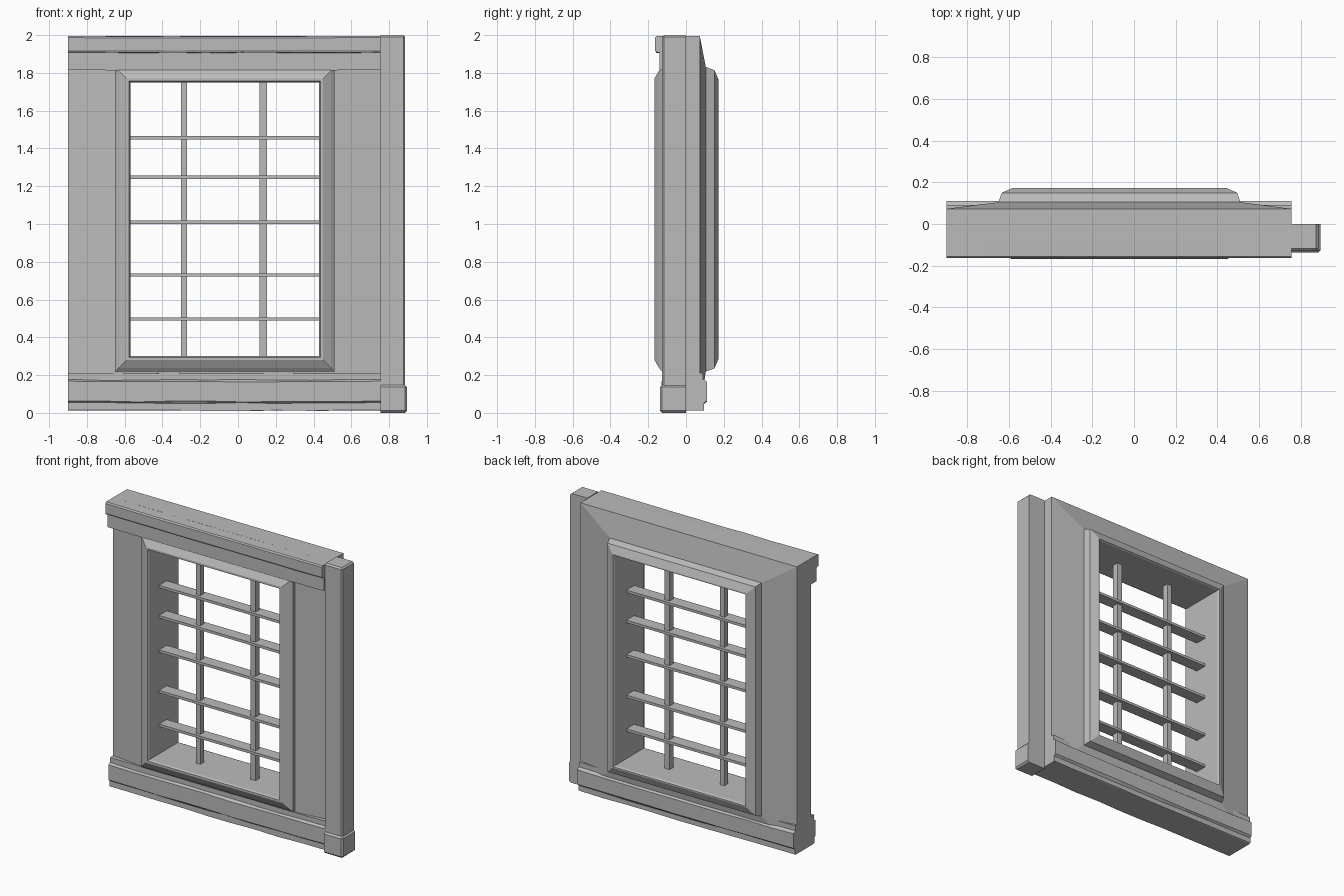
import bpy, bmesh, random

random.seed(4)
cube = bpy.data.objects.get("Cube")
if cube:
    bpy.data.objects.remove(cube, do_unlink=True)

stone = bpy.data.materials.new("grey stone")
stone.use_nodes = True
stone.diffuse_color = (0.5, 0.5, 0.5, 1)
stone.node_tree.nodes["Principled BSDF"].inputs["Base Color"].default_value = (0.5, 0.5, 0.5, 1)
stone.node_tree.nodes["Principled BSDF"].inputs["Roughness"].default_value = 0.8

LEFT, RIGHT, TOP = -0.9, 0.755, 1.995
OPENING = (-0.57, 0.43, 0.3, 1.75)   # x min, x max, z min, z max


def finish(name, bm):
    bmesh.ops.recalc_face_normals(bm, faces=bm.faces)
    mesh = bpy.data.meshes.new(name)
    bm.to_mesh(mesh)
    bm.free()
    mesh.materials.append(stone)
    obj = bpy.data.objects.new(name, mesh)
    bpy.context.collection.objects.link(obj)
    return obj


def skin(bm, loops, closed):
    """Join matching vertex loops with quads."""
    count = len(loops)
    for i in range(count if closed else count - 1):
        a, b = loops[i], loops[(i + 1) % count]
        for j in range(len(a)):
            k = (j + 1) % len(a)
            bm.faces.new((a[j], a[k], b[k], b[j]))


def rect(grow):
    x0, x1, z0, z1 = OPENING
    return x0 - grow, x1 + grow, z0 - grow, z1 + grow


def ring(name, stations):
    """Rectangular ring around the opening: each station is (rectangle, y)."""
    bm = bmesh.new()
    loops = []
    for (x0, x1, z0, z1), y in stations:
        corners = ((x0, z0), (x1, z0), (x1, z1), (x0, z1))
        loops.append([bm.verts.new((x, y, z)) for x, z in corners])
    skin(bm, loops, True)
    return finish(name, bm)


def moulding(name, profile, segments, wear):
    """Run a (y, z) profile along x, with slightly worn edges between the ends."""
    bm = bmesh.new()
    loops = []
    for i in range(segments + 1):
        x = LEFT + (RIGHT - LEFT) * i / segments
        amount = wear if 0 < i < segments else 0
        loops.append([bm.verts.new((x, y, z - random.uniform(0, amount) * (0 < n < len(profile) - 1)))
                      for n, (y, z) in enumerate(profile)])
    skin(bm, loops, False)
    bm.faces.new(loops[0])
    bm.faces.new(loops[-1])
    return finish(name, bm)


def box(name, x0, x1, y0, y1, z0, z1, bevel=0.0):
    bm = bmesh.new()
    bmesh.ops.create_cube(bm, size=1)
    for v in bm.verts:
        v.co = ((x0 + x1) / 2 + v.co.x * (x1 - x0),
                (y0 + y1) / 2 + v.co.y * (y1 - y0),
                (z0 + z1) / 2 + v.co.z * (z1 - z0))
    if bevel:
        # only the free edges away from the wall joint
        edges = [e for e in bm.edges if any(v.co.x > x0 + bevel for v in e.verts)
                 and any(v.co.y < y1 - bevel for v in e.verts)]
        bmesh.ops.bevel(bm, geom=edges, offset=bevel, segments=1, affect='EDGES')
    return finish(name, bm)


# Wall panel, swelling towards the window on both faces
outer = (LEFT, RIGHT, 0.015, TOP)
ring("wall_panel", [
    (outer, -0.08), (rect(0.08), -0.105), (rect(0.03), -0.105),
    (rect(0.03), 0.105), (rect(0.08), 0.105), (outer, 0.073)])

# Window surround lining the opening, with chamfered faces
ring("window_surround", [
    (rect(0.08), -0.09), (rect(0.08), -0.128), (rect(0.063), -0.142), (rect(0.02), -0.167),
    (rect(0.006), -0.167), (rect(0), -0.155), (rect(0), 0.16), (rect(0.006), 0.172),
    (rect(0.015), 0.172), (rect(0.065), 0.15), (rect(0.08), 0.108), (rect(0.08), 0.09)])

# Lintel across the front
moulding("lintel", [
    (-0.06, TOP), (-0.155, TOP), (-0.163, 1.987), (-0.163, 1.922), (-0.157, 1.91),
    (-0.141, 1.908), (-0.141, 1.815), (-0.06, 1.815)], 9, 0.004)

# Plinth, stepped on the front and back
moulding("plinth", [
    (0.088, 0.012), (0.096, 0.016), (0.096, 0.052), (0.11, 0.064), (0.11, 0.165),
    (0.091, 0.178), (0.091, 0.212), (-0.112, 0.212), (-0.112, 0.178), (-0.13, 0.168),
    (-0.13, 0.064), (-0.12, 0.055), (-0.12, 0.016), (-0.112, 0.012)], 9, 0.006)

# Corner post with a wider foot
box("corner_post", RIGHT, 0.885, -0.127, 0, 0.1, 2.0, 0.01)
box("post_foot", RIGHT, 0.895, -0.138, 0, 0, 0.148, 0.012)

# Window bars
for side, x, width in (("right", -0.286, 0.034), ("left", 0.134, 0.038)):
    box(side + "_upright_bar", x - width / 2, x + width / 2, -0.027, 0.015,
        OPENING[2] - 0.01, OPENING[3] + 0.01)
for i, z in enumerate((0.497, 0.73, 1.01, 1.248, 1.456)):
    box("cross_bar_%d" % (i + 1), OPENING[0] - 0.01, OPENING[1] + 0.01,
        -0.048, 0.036, z - 0.009, z + 0.009)
